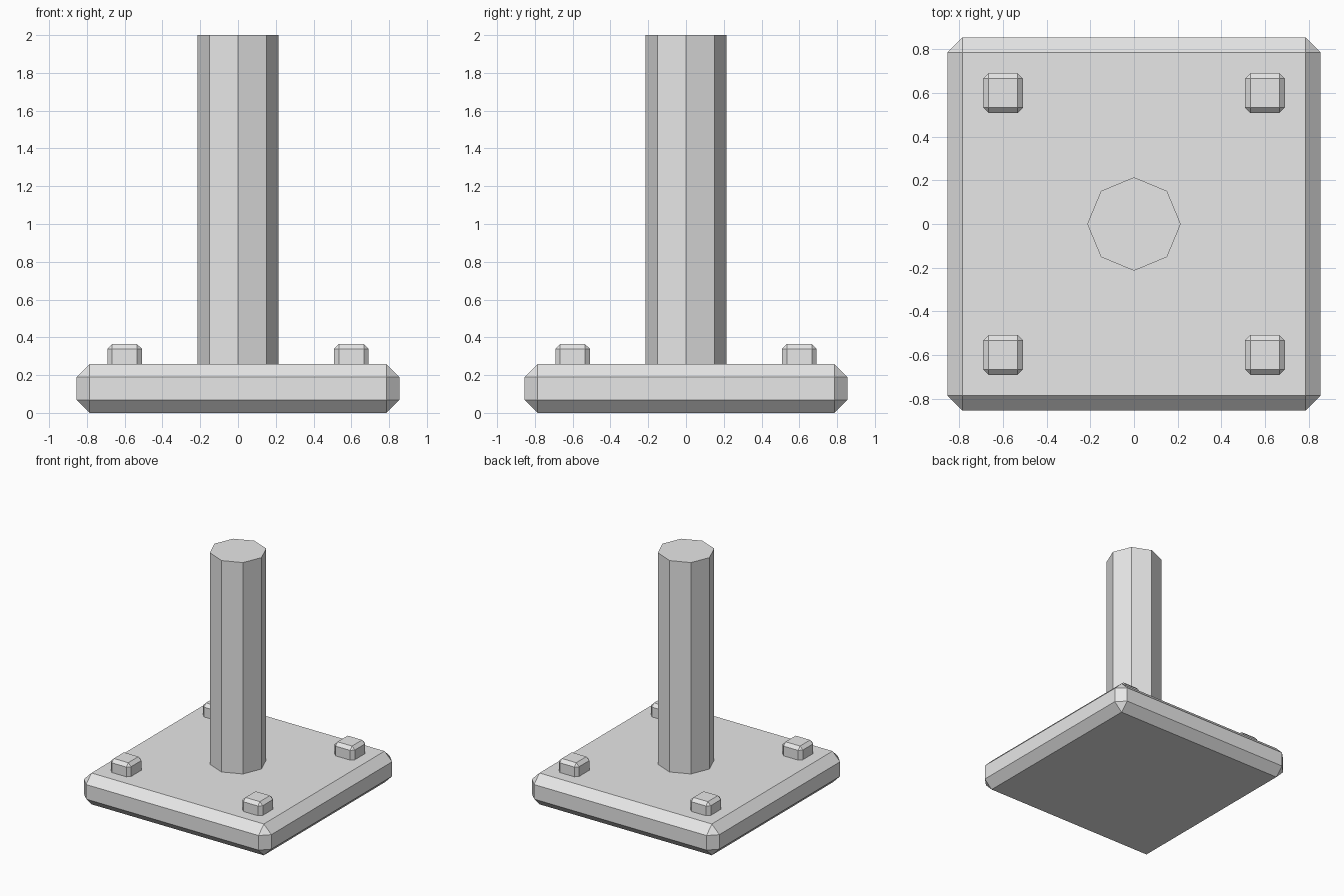
import bpy

cube = bpy.data.objects.get("Cube")
if cube:
    bpy.data.objects.remove(cube, do_unlink=True)

# Single plain grey
grey = bpy.data.materials.new("light_grey")
grey.use_nodes = True
colour = (0.8, 0.8, 0.8, 1)
grey.diffuse_color = colour
grey.node_tree.nodes["Principled BSDF"].inputs["Base Color"].default_value = colour


def chamfered_box(name, x, y, bottom, top, width, chamfer):
    bpy.ops.mesh.primitive_cube_add(size=1, location=(x, y, (bottom + top) / 2))
    box = bpy.context.object
    box.name = name
    box.scale = (width, width, top - bottom)
    bpy.ops.object.transform_apply(location=False, rotation=False, scale=True)
    bevel = box.modifiers.new("chamfer", 'BEVEL')
    bevel.width = chamfer
    bevel.segments = 1
    box.data.materials.append(grey)
    return box


# Base plate
base_top = 0.258
chamfered_box("base_plate", 0, 0, 0, base_top, 1.71, 0.069)

# Octagonal post with corners on the axes
bpy.ops.mesh.primitive_cylinder_add(vertices=8, radius=0.214, depth=2 - base_top,
                                    location=(0, 0, (2 + base_top) / 2))
post = bpy.context.object
post.name = "post"
post.data.materials.append(grey)

# Bolt heads, partly sunk into the plate
for side, x in (("left", 0.6), ("right", -0.6)):
    for end, y in (("front", -0.6), ("back", 0.6)):
        chamfered_box(f"bolt_{end}_{side}", x, y, 0.18, 0.364, 0.184, 0.026)
